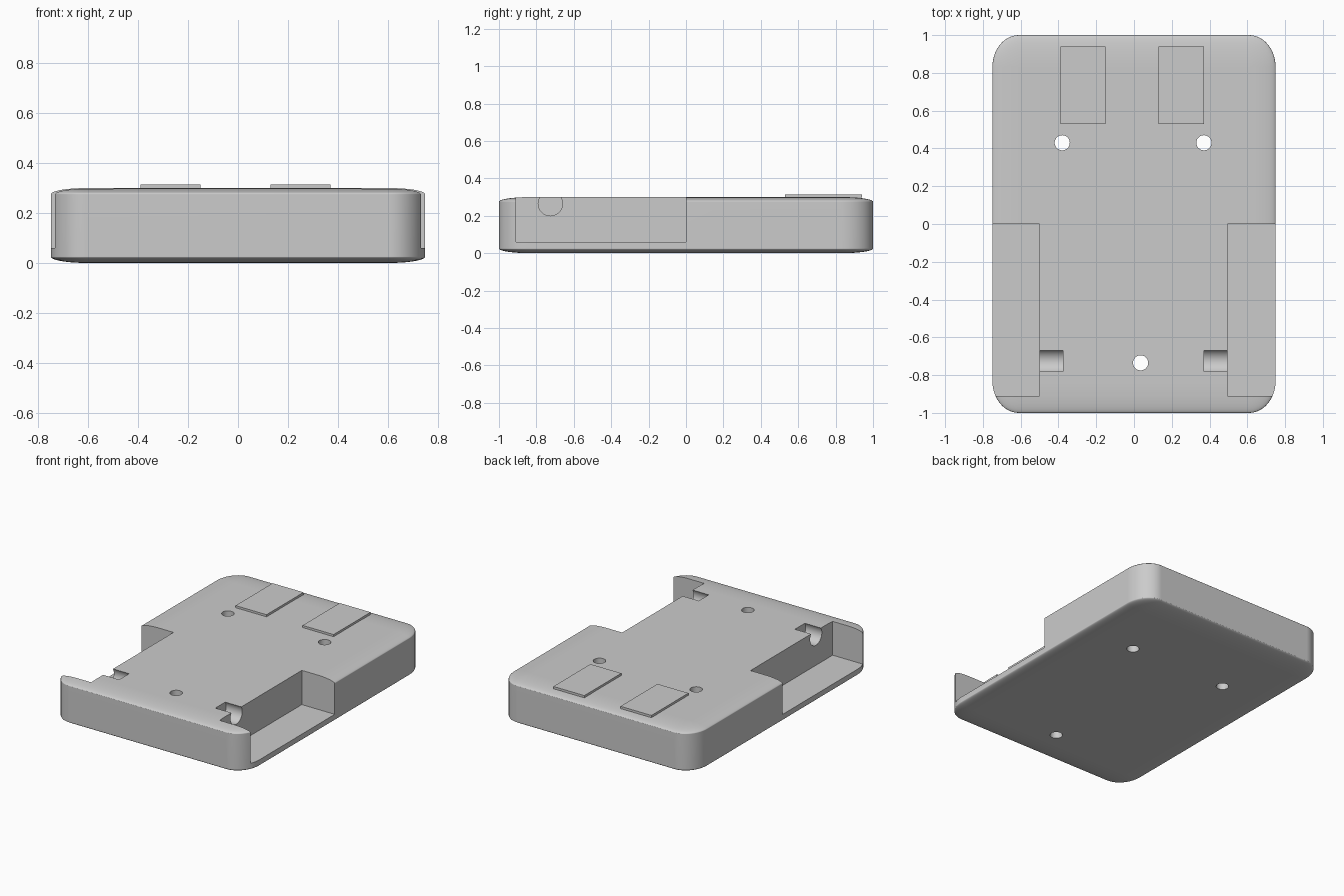
import bpy, bmesh, math
from mathutils import Matrix, Vector

cube = bpy.data.objects.get("Cube")
if cube:
    bpy.data.objects.remove(cube, do_unlink=True)

grey = bpy.data.materials.new("plain grey")
grey.use_nodes = True
colour = (0.6, 0.6, 0.6, 1)
grey.diffuse_color = colour
grey.node_tree.nodes["Principled BSDF"].inputs["Base Color"].default_value = colour


def add_object(name, bm):
    mesh = bpy.data.meshes.new(name)
    bmesh.ops.recalc_face_normals(bm, faces=bm.faces)
    bm.to_mesh(mesh)
    bm.free()
    mesh.materials.append(grey)
    obj = bpy.data.objects.new(name, mesh)
    bpy.context.collection.objects.link(obj)
    return obj


def box(name, low, high):
    low, high = Vector(low), Vector(high)
    bm = bmesh.new()
    bmesh.ops.create_cube(bm, size=1, matrix=Matrix.Translation((low + high) / 2)
                          @ Matrix.Diagonal((*(high - low), 1)))
    return add_object(name, bm)


def cylinder(name, centre, radius, depth, axis="Z"):
    turn = Matrix.Rotation(math.pi / 2, 4, "Y") if axis == "X" else Matrix()
    bm = bmesh.new()
    bmesh.ops.create_cone(bm, cap_ends=True, segments=48, radius1=radius,
                          radius2=radius, depth=depth,
                          matrix=Matrix.Translation(centre) @ turn)
    return add_object(name, bm)


# Body: a slab hulled around eight flattened corner ellipsoids
half = Vector((0.75, 1.0, 0.15))
rounding = Vector((0.14, 0.17, 0.025))
inner = half - rounding
corners = bmesh.new()
for sx in (-1, 1):
    for sy in (-1, 1):
        for sz in (-1, 1):
            centre = (sx * inner.x, sy * inner.y, half.z + sz * inner.z)
            bmesh.ops.create_uvsphere(corners, u_segments=48, v_segments=24, radius=1,
                                      matrix=Matrix.Translation(centre)
                                      @ Matrix.Diagonal((*rounding, 1)))
bm = bmesh.new()
for vert in corners.verts:
    bm.verts.new(vert.co)
corners.free()
bmesh.ops.convex_hull(bm, input=bm.verts[:])
bmesh.ops.delete(bm, geom=[v for v in bm.verts if not v.link_faces], context="VERTS")
bmesh.ops.dissolve_limit(bm, angle_limit=0.002, verts=bm.verts[:], edges=bm.edges[:])
body = add_object("body", bm)

# Side pockets with their round notches, and the screw holes
cutters = [
    box("right_pocket_cutter", (-0.9, -0.91, 0.06), (-0.5, 0, 0.5)),
    box("left_pocket_cutter", (0.495, -0.91, 0.06), (0.9, 0, 0.5)),
    cylinder("right_notch_cutter", (-0.475, -0.725, 0.265), 0.065, 0.2, "X"),
    cylinder("left_notch_cutter", (0.47, -0.725, 0.265), 0.065, 0.2, "X"),
]
for x, y in ((-0.38, 0.43), (0.37, 0.43), (0.035, -0.735)):
    cutters.append(cylinder("screw_hole_cutter", (x, y, 0.15), 0.04, 1))

bpy.context.view_layer.objects.active = body
for cutter in cutters:
    cut = body.modifiers.new(cutter.name, "BOOLEAN")
    cut.operation = "DIFFERENCE"
    cut.solver = "EXACT"
    cut.object = cutter
    bpy.ops.object.modifier_apply(modifier=cut.name)
    bpy.data.objects.remove(cutter, do_unlink=True)

# Smooth rounding, crisp cut edges
bpy.ops.object.select_all(action="DESELECT")
body.select_set(True)
bpy.ops.object.shade_smooth_by_angle(angle=math.radians(35))
weighted = body.modifiers.new("even_shading", "WEIGHTED_NORMAL")
weighted.keep_sharp = True

# Raised pads near the back
for side, x in (("right", -0.39), ("left", 0.13)):
    box(side + "_pad", (x, 0.53, 0.299), (x + 0.24, 0.94, 0.315))
